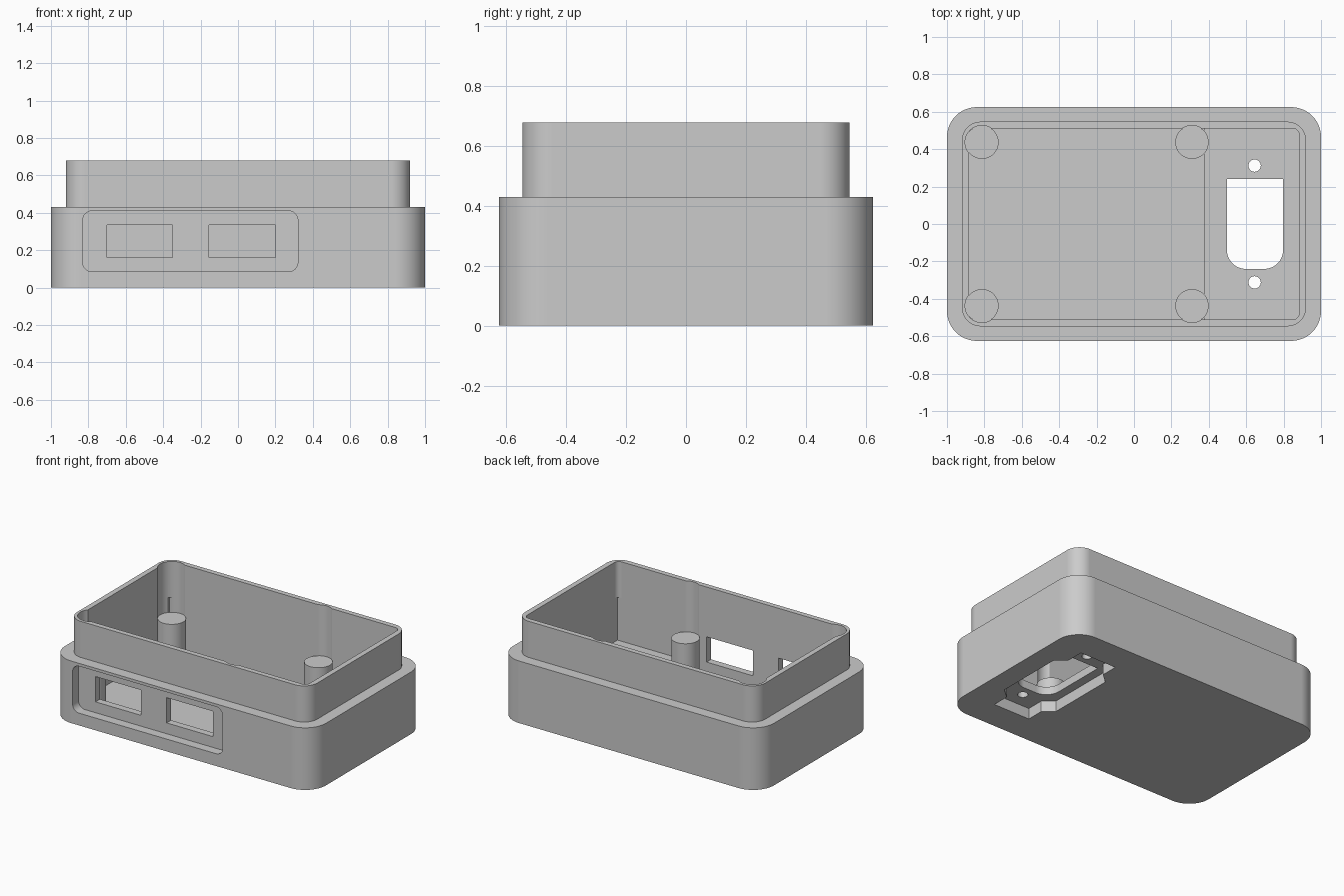
import bpy, bmesh, math
from mathutils import Vector

cube = bpy.data.objects.get("Cube")
if cube:
    bpy.data.objects.remove(cube, do_unlink=True)

grey = bpy.data.materials.new("light_grey_plastic")
grey.use_nodes = True
grey.diffuse_color = (0.6, 0.6, 0.6, 1)
grey.node_tree.nodes["Principled BSDF"].inputs["Base Color"].default_value = (0.6, 0.6, 0.6, 1)


def rounded_rect(x0, x1, y0, y1, radii, steps=12):
    """Outline, anticlockwise from the lower left; radii per corner."""
    if not isinstance(radii, tuple):
        radii = (radii,) * 4
    corners = [(x0, y0, 1, 1), (x1, y0, -1, 1), (x1, y1, -1, -1), (x0, y1, 1, -1)]
    pts = []
    for i, (x, y, sx, sy) in enumerate(corners):
        r = radii[i]
        if r == 0:
            pts.append((x, y))
            continue
        for k in range(steps + 1):
            a = math.pi * (1 + i / 2 + k / steps / 2)
            pts.append((x + sx * r + r * math.cos(a), y + sy * r + r * math.sin(a)))
    return pts


def circle(cx, cy, r, n=48):
    return [(cx + r * math.cos(math.tau * k / n), cy + r * math.sin(math.tau * k / n))
            for k in range(n)]


def prism(name, outline, lo, hi, axis="z"):
    """Extrude an outline along z, or an x-z outline along y."""
    def place(p, h):
        return Vector((p[0], p[1], h)) if axis == "z" else Vector((p[0], h, p[1]))
    bm = bmesh.new()
    face = bm.faces.new([bm.verts.new(place(p, lo)) for p in outline])
    ext = bmesh.ops.extrude_face_region(bm, geom=[face])
    moved = [g for g in ext["geom"] if isinstance(g, bmesh.types.BMVert)]
    bmesh.ops.translate(bm, verts=moved, vec=place((0, 0), hi - lo))
    bmesh.ops.recalc_face_normals(bm, faces=bm.faces[:])
    mesh = bpy.data.meshes.new(name)
    bm.to_mesh(mesh)
    bm.free()
    mesh.materials.append(grey)
    ob = bpy.data.objects.new(name, mesh)
    bpy.context.collection.objects.link(ob)
    return ob


def combine(target, tool, operation="DIFFERENCE"):
    """Apply a boolean and discard the tool."""
    tool.hide_render = True
    mod = target.modifiers.new("cut", "BOOLEAN")
    mod.operation, mod.solver, mod.object = operation, "EXACT", tool
    bpy.context.view_layer.objects.active = target
    bpy.ops.object.modifier_apply(modifier=mod.name)
    bpy.data.objects.remove(tool, do_unlink=True)


def finish(ob):
    bpy.ops.object.select_all(action="DESELECT")
    ob.select_set(True)
    bpy.context.view_layer.objects.active = ob
    bpy.ops.object.shade_smooth_by_angle(angle=math.radians(30))
    weighted = ob.modifiers.new("weighted_normals", "WEIGHTED_NORMAL")
    weighted.keep_sharp = True


# Outer shell with the narrower lip on top
case = prism("case", rounded_rect(-1, 1, -0.625, 0.625, 0.16), 0, 0.43)
lip = prism("lip", rounded_rect(-0.92, 0.92, -0.547, 0.547, 0.1), 0.2, 0.68)
combine(case, lip, "UNION")

# Cavity: low floor, raised floor under the inlet, rounded lip opening
x_in, y_in, low_floor, high_floor, post_top = 0.883, 0.511, 0.08, 0.13, 0.327
combine(case, prism("raised_cavity", rounded_rect(-x_in, x_in, -y_in, y_in, 0), high_floor, 0.43))
combine(case, prism("low_cavity", rounded_rect(-x_in, 0.375, -y_in, y_in, 0), low_floor, 0.25))
combine(case, prism("lip_opening", rounded_rect(-x_in, x_in, -y_in, y_in, 0.035), 0.4, 0.8))

# Posts, with clearance scooped out of the wall above each
for side_x, x in (("right", -0.813), ("left", 0.31)):
    for side_y, y in (("front", -0.437), ("back", 0.437)):
        combine(case, prism("post_clearance", circle(x, y, 0.09), post_top, 0.8))
        finish(prism(f"{side_y}_{side_x}_post", circle(x, y, 0.089), 0.04, post_top))

# Front panel recess and its two windows
combine(case, prism("panel_recess", rounded_rect(-0.83, 0.32, 0.085, 0.41, 0.05),
                    -0.8, -0.56, "y"))
for x0, x1 in ((-0.7, -0.35), (-0.155, 0.2)):
    combine(case, prism("window", rounded_rect(x0, x1, 0.16, 0.335, 0), -0.7, -0.4, "y"))

# Power inlet: flange recess below, opening and screw holes
cx = 0.645
half = [(0.14, -0.42), (0.14, -0.3), (0.21, -0.24), (0.21, 0.24), (0.14, 0.3), (0.14, 0.42)]
flange = [(cx + x, y) for x, y in half] + [(cx - x, y) for x, y in reversed(half)]
combine(case, prism("flange_recess", flange, -0.1, 0.075))
combine(case, prism("inlet_opening",
                    rounded_rect(0.497, 0.797, -0.24, 0.24, (0.1, 0.1, 0, 0)), -0.1, 0.3))
for y in (-0.312, 0.312):
    combine(case, prism("screw_hole", circle(cx, y, 0.033, 24), -0.1, 0.3))

finish(case)
